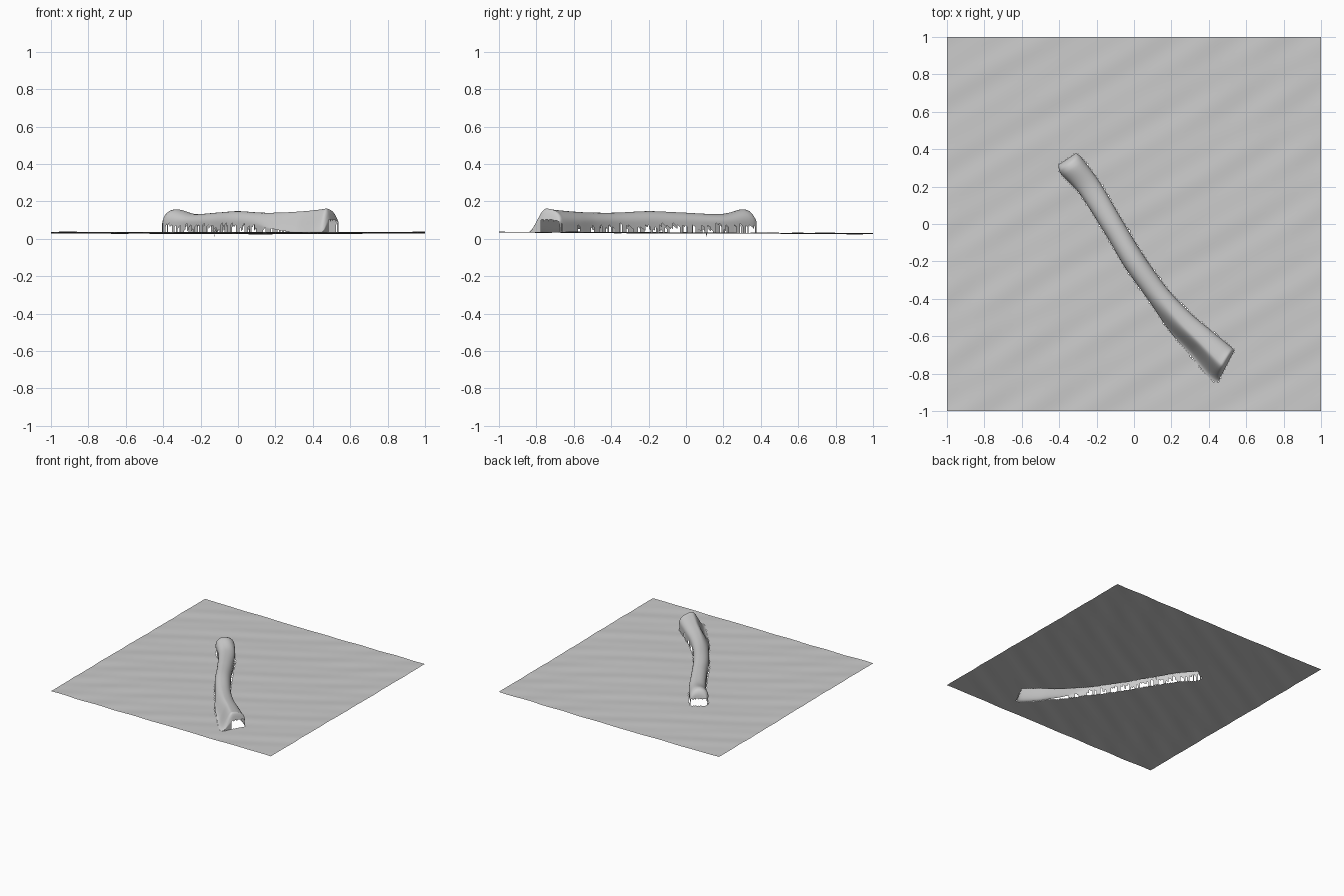
import bpy, bmesh, math, random
from mathutils import Vector

if "Cube" in bpy.data.objects:
    bpy.data.objects.remove(bpy.data.objects["Cube"])

random.seed(4)

# Bone stations: left edge x, y, right edge x, y, top height, skirt amount on left
ROWS = [
    (-.405, .315, -.312, .378, .088, 0),
    (-.403, .300, -.300, .373, .135, 0),
    (-.388, .264, -.268, .340, .158, 0),
    (-.290, .160, -.178, .215, .133, 0),
    (-.150, -.060, -.055, .007, .141, 0),
    (-.047, -.234, .050, -.165, .148, 0),
    (.080, -.412, .176, -.342, .140, .1),
    (.185, -.565, .295, -.470, .141, .6),
    (.300, -.700, .410, -.567, .148, 1),
    (.385, -.805, .505, -.645, .157, 1),
    (.425, -.840, .528, -.665, .158, 1),
    (.447, -.848, .538, -.675, .105, 1),
]
SUB, ACROSS, MID = 9, 24, .085


def ground(x, y):
    s, t = x * .8 + y * .6, -x * .6 + y * .8
    return (.031 - .004 * y + .003 * x * x
            + .0012 * math.sin(24 * t + 2 * math.sin(3 * s))
            + .0008 * math.sin(41 * t + 5 * s) + .001 * math.sin(6 * s + 2 * t))


def spline(p0, p1, p2, p3, t):
    return [.5 * (2 * b + (c - a) * t + (2 * a - 5 * b + 4 * c - d) * t * t
                  + (3 * b - a - 3 * c + d) * t ** 3)
            for a, b, c, d in zip(p0, p1, p2, p3)]


def make(name, bm):
    bmesh.ops.recalc_face_normals(bm, faces=bm.faces)
    if sum(f.normal.z for f in bm.faces) < 0:
        bmesh.ops.reverse_faces(bm, faces=bm.faces)
    me = bpy.data.meshes.new(name)
    bm.to_mesh(me)
    bm.free()
    me.polygons.foreach_set("use_smooth", [True] * len(me.polygons))
    ob = bpy.data.objects.new(name, me)
    bpy.context.collection.objects.link(ob)
    return ob


# Smooth the stations along the bone
stations = []
last = len(ROWS) - 1
for i in range(last):
    p = [ROWS[min(max(i + k, 0), last)] for k in (-1, 0, 1, 2)]
    n = SUB if math.dist(p[1][:2], p[2][:2]) > .07 else 4
    n = 14 if math.dist(p[1][:2], p[2][:2]) > .14 else n
    stations += [spline(*p, k / n) for k in range(n)]
stations.append(list(ROWS[-1]))

# Bone shell: half-round upper surface, left side flaring into the sheet near the wide end
bm = bmesh.new()
grid = []
for lx, ly, rx, ry, h, w in stations:
    w = min(max(w, 0), 1)
    row = []
    for k in range(ACROSS + 1):
        a = math.pi * k / ACROSS
        u, z = (1 - math.cos(a)) / 2, MID + (h - MID) * math.sin(a) ** .9
        if u < .5:
            g = ground(lx, ly)
            us = k / ACROSS
            q = min(us / .5, 1)
            zs = g + (h - g) * q * q * (3 - 2 * q)
            u, z = u + (us - u) * w, z + (zs - z) * w
        row.append(bm.verts.new((lx + (rx - lx) * u, ly + (ry - ly) * u, z)))
    grid.append(row)
for a, b in zip(grid, grid[1:]):
    for k in range(ACROSS):
        bm.faces.new((a[k], a[k + 1], b[k + 1], b[k]))


# Ragged wall hanging from the shell edge to the sheet
def wall(edge, full_chance):
    steps = 5
    cols = []
    for v in edge:
        g = ground(v.co.x, v.co.y)
        cols.append([v] + [bm.verts.new((v.co.x, v.co.y, v.co.z + (g - v.co.z) * s / steps))
                           for s in range(1, steps + 1)])
    for i in range(len(cols) - 1):
        chance = full_chance(i / (len(cols) - 1))
        full = random.random() < chance
        top = steps if full else random.choice((1, 2, 2, 3, 4))
        if chance == 0:
            top = random.choice((0, 0, 1))
        a, b = cols[i], cols[i + 1]
        for s in range(top):
            if s == top - 1 and not full:
                bm.faces.new((a[s], b[s], a[s + 1]))
            else:
                bm.faces.new((a[s], b[s], b[s + 1], a[s + 1]))


skirt_start = next(i for i, s in enumerate(stations) if s[5] > .55)
wall([r[0] for r in grid[:skirt_start + 1]], lambda t: .3 + .6 * (t > .85))
wall([r[-1] for r in grid], lambda t: .45 + .45 * (t > .7))
wall(grid[0], lambda t: 0)
wall(grid[-1], lambda t: .95 if t < .4 or t > .92 else 0)

# Stray spike reaching below the sheet
tip = bm.verts.new((-.13, .11, 0))
j = min(range(len(grid)), key=lambda i: (grid[i][-1].co.xy - Vector((-.12, .11))).length)
bm.faces.new((grid[j][-1], grid[j + 1][-1], tip))
bmesh.ops.delete(bm, geom=[v for v in bm.verts if not v.link_faces], context='VERTS')
outline = ([v.co.xy.copy() for v in (r[0] for r in grid)]
           + [v.co.xy.copy() for v in (r[-1] for r in reversed(grid))])
make("bone_shell", bm)


# Ground sheet with the bone's footprint cut out
def inside(x, y):
    hit = False
    for p, q in zip(outline, outline[1:] + outline[:1]):
        if (p.y > y) != (q.y > y) and x < p.x + (q.x - p.x) * (y - p.y) / (q.y - p.y):
            hit = not hit
    return hit


bm = bmesh.new()
bmesh.ops.create_grid(bm, x_segments=180, y_segments=180, size=1)
gone = []
for f in bm.faces:
    c = f.calc_center_median()
    if -.42 < c.x < .56 and -.87 < c.y < .4 and inside(c.x, c.y):
        gone.append(f)
bmesh.ops.delete(bm, geom=gone, context='FACES')
for v in bm.verts:
    v.co.z = ground(v.co.x, v.co.y)
make("ground_sheet", bm)
